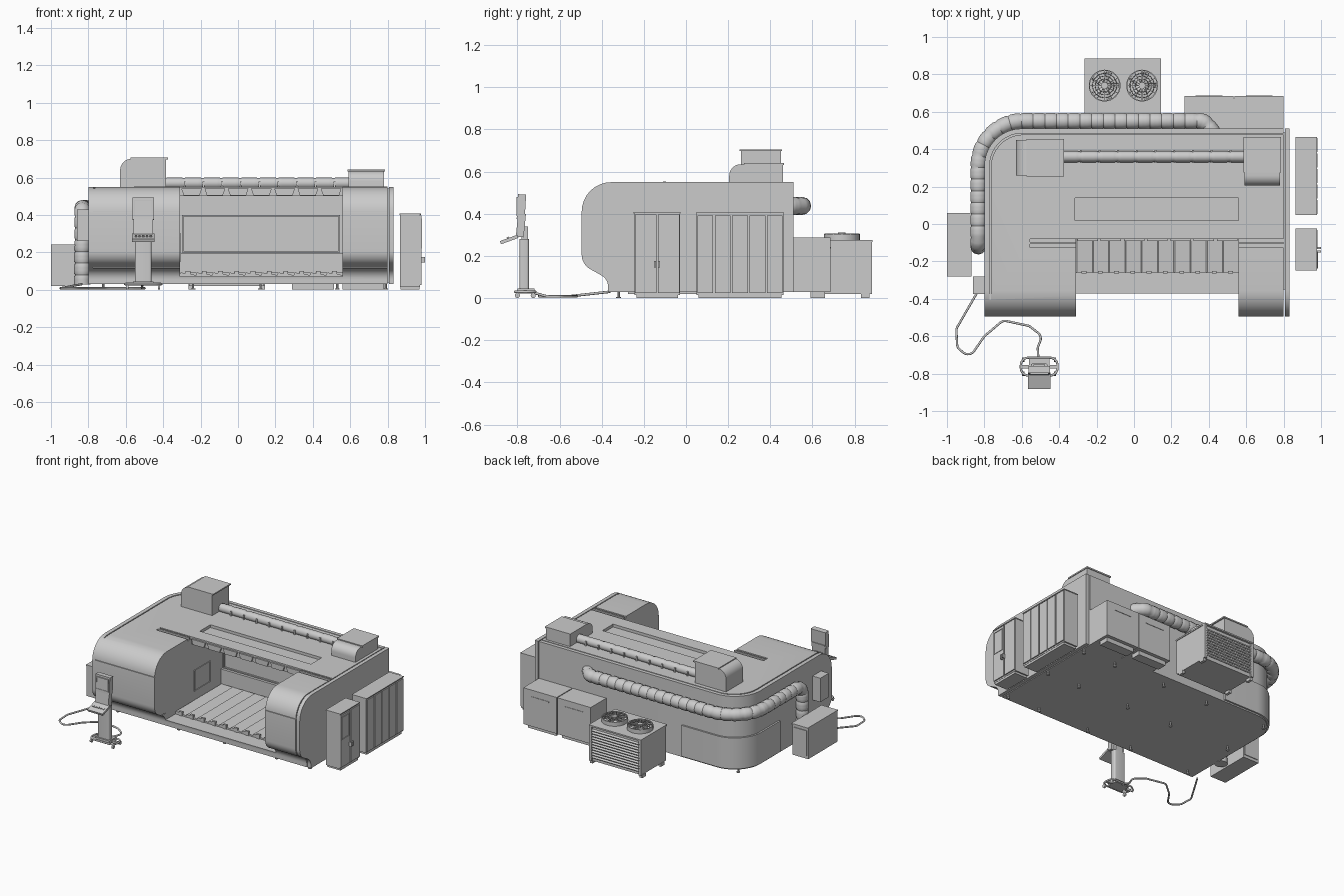
import bpy, bmesh, math
from mathutils import Vector, Euler

if "Cube" in bpy.data.objects:
    bpy.data.objects.remove(bpy.data.objects["Cube"])

def finish(bm, name, smooth=False):
    bmesh.ops.recalc_face_normals(bm, faces=bm.faces)
    me = bpy.data.meshes.new(name)
    bm.to_mesh(me); bm.free()
    ob = bpy.data.objects.new(name, me)
    bpy.context.collection.objects.link(ob)
    if smooth:
        activate(ob)
        bpy.ops.object.shade_smooth_by_angle(angle=math.radians(30))
    return ob

def activate(ob):
    bpy.ops.object.select_all(action='DESELECT')
    ob.select_set(True)
    bpy.context.view_layer.objects.active = ob

def box(name, x0, x1, y0, y1, z0, z1, rot=(0, 0, 0)):
    bm = bmesh.new()
    bmesh.ops.create_cube(bm, size=1)
    bmesh.ops.scale(bm, vec=(x1-x0, y1-y0, z1-z0), verts=bm.verts)
    bmesh.ops.rotate(bm, matrix=Euler(rot).to_matrix(), verts=bm.verts)
    bmesh.ops.translate(bm, vec=((x0+x1)/2, (y0+y1)/2, (z0+z1)/2), verts=bm.verts)
    return finish(bm, name)

def fillet(pts, closed=False, n=8):
    """Round a polyline; each entry is (point, radius)."""
    out, N = [], len(pts)
    for i, (p, r) in enumerate(pts):
        p = Vector(p)
        if r == 0 or (not closed and i in (0, N-1)):
            out.append(p); continue
        a = (Vector(pts[i-1][0]) - p).normalized()
        b = (Vector(pts[(i+1) % N][0]) - p).normalized()
        half = a.angle(b) / 2
        c = p + (a+b).normalized() * r / math.sin(half)
        s, e = p + a*r/math.tan(half) - c, p + b*r/math.tan(half) - c
        ang = s.angle(e)
        for k in range(n+1):
            t = k/n
            out.append(c + (s*math.sin((1-t)*ang) + e*math.sin(t*ang)) / math.sin(ang))
    return out

def prism(name, pts, axis, a, b, smooth=True):
    """Extrude a 2D outline along axis x (y,z), y (x,z) or z (x,y)."""
    place = {'x': lambda u, v, w: (w, u, v), 'y': lambda u, v, w: (u, w, v),
             'z': lambda u, v, w: (u, v, w)}[axis]
    bm = bmesh.new()
    f = bm.faces.new([bm.verts.new(place(p[0], p[1], a)) for p in pts])
    g = bmesh.ops.extrude_face_region(bm, geom=[f])['geom']
    bmesh.ops.translate(bm, vec=place(0, 0, b-a), verts=[v for v in g if isinstance(v, bmesh.types.BMVert)])
    return finish(bm, name, smooth)

def boolean(ob, cutter, op='DIFFERENCE'):
    m = ob.modifiers.new('cut', 'BOOLEAN')
    m.operation, m.object, m.solver = op, cutter, 'EXACT'
    activate(ob)
    bpy.ops.object.modifier_apply(modifier=m.name)
    bpy.data.objects.remove(cutter)

def tube(name, pts, r, closed=False, step=None, every=4):
    """Swept tube; with step it is resampled and ribbed."""
    pts = [Vector(p) for p in pts]
    if step:
        res, left = [pts[0]], step
        for a, b in zip(pts, pts[1:]):
            L, d = (b-a).length, left
            while d <= L:
                res.append(a.lerp(b, d/L)); d += step
            left = d - L
        pts = res
    cu = bpy.data.curves.new(name, 'CURVE')
    cu.dimensions, cu.bevel_depth, cu.bevel_resolution, cu.use_fill_caps = '3D', r, 4, True
    sp = cu.splines.new('POLY')
    sp.points.add(len(pts)-1)
    for i, p in enumerate(pts):
        sp.points[i].co = (*p, 1)
        sp.points[i].radius = 0.9 if step and i % every == 0 else 1
    sp.use_cyclic_u = closed
    ob = bpy.data.objects.new(name, cu)
    bpy.context.collection.objects.link(ob)
    activate(ob)
    bpy.ops.object.convert(target='MESH')
    bpy.ops.object.shade_smooth_by_angle(angle=math.radians(35))
    return ob

def cyl(name, x, y, z0, z1, r, n=24):
    return prism(name, [(x+r*math.cos(2*math.pi*i/n), y+r*math.sin(2*math.pi*i/n)) for i in range(n)], 'z', z0, z1)

# Main housing: side profile intersected with a rounded plan, then the work bay cut out
side = fillet([((.51, .03), 0), ((.51, .55), 0), ((-.495, .55), .14), ((-.495, .16), .08),
               ((-.37, .09), .06), ((-.37, .03), 0)], True)
def plan(o):
    return fillet([((-.80-o, -.6), 0), ((.82, -.6), 0), ((.82, .51+o), 0), ((-.80-o, .51+o), .2)], True, 14)
body = prism('main_housing', side, 'x', -.82, .80)
boolean(body, prism('plan_cutter', plan(0), 'z', -.1, .8), 'INTERSECT')
boolean(body, box('bay_cutter', -.31, .56, -.7, .27, .07, .5))
boolean(body, box('bay_top_cutter', -.31, .56, -.7, -.08, .07, .7))
boolean(body, box('roof_slot_cutter', -.315, .56, .02, .14, .53, .7))
for s, (a, b) in enumerate([(-.555, -.31), (.56, .81)]):
    boolean(body, box('rail_cutter', a, b, -.125, -.08, .535, .7))
    box(f'roof_rail_{s}', a, min(b, .80), -.108, -.095, .53, .552)
# narrow grooves: hood seam, lower seam and roof edge line
for z in (.417, .115):
    boolean(body, box('seam_cutter', -.775, .9, -.6, -.35 if z > .2 else -.37, z, z+.005)) if z < .2 else \
        boolean(body, box('seam_cutter', -.775, .9, -.6, -.488, z, z+.005))
outer = fillet([((-.772, -.6), 0), ((-.772, .485), .175), ((.80, .485), 0)], False, 14)
inner = [p + Vector((.007, -.007)) for p in outer]
boolean(body, prism('edge_groove_cutter', outer + inner[::-1], 'z', .54, .7, False))
activate(body)
bpy.ops.object.shade_smooth_by_angle(angle=math.radians(30))
prism('right_end_panel', side, 'x', .806, .832)
box('end_panel_joint', .79, .81, -.35, .49, .04, .54)

# Curved lower skirt round the rear left corner
skirt = fillet([((-.812, .10), 0), ((-.812, .522), .21), ((-.33, .522), 0)], False, 14)
prism('corner_skirt', skirt + [Vector((-.33, .505)), Vector((-.62, .505)), Vector((-.795, .33)), Vector((-.795, .10))], 'z', .04, .26)

# Levelling feet
for i, x in enumerate((-.72, -.24, .12, .53, .79)):
    for y in (-.32, .08, .44):
        cyl(f'foot_{i}', x, y, .006, .04, .006, 10)
        cyl(f'foot_pad_{i}', x, y, 0, .006, .012, 10)

# Work bay: floor slats, rails, roof brackets, windows
w = .87/10
for i in range(10):
    x = -.31 + i*w
    prism(f'floor_slat_{i}', [Vector(p) for p in ((x, .065), (x+w, .065), (x+w, .078), (x+.006, .092), (x, .086))], 'y', -.26, .27, False)
    box(f'slat_clip_{i}', x+.03, x+.055, -.265, -.25, .07, .1)
for i in range(7):
    x = -.31 + (i+.5)*.87/7
    prism(f'roof_bracket_{i}', [Vector(p) for p in ((x-.055, .54), (x+.055, .54), (x+.042, .503), (x-.042, .503))], 'y', -.092, -.07, False)
def frame(name, axis, pos, u0, u1, v0, v1, t=.008, d=.01):
    for k, (a, b, c, e) in enumerate(((u0, u1, v0, v0+t), (u0, u1, v1-t, v1), (u0, u0+t, v0, v1), (u1-t, u1, v0, v1))):
        prism(f'{name}_{k}', [Vector(p) for p in ((a, c), (b, c), (b, e), (a, e))], axis, pos, pos+d, False)
frame('rear_window_frame', 'y', .26, -.30, .545, .2, .4)
frame('side_window_frame', 'x', -.315, -.05, .13, .15, .3, .005)
box('bay_rear_sill', -.31, .56, .25, .27, .09, .195)

# Rooftop filter boxes and ribbed pipe
prism('roof_filter_left', fillet([((-.63, .55), 0), ((-.63, .70), .06), ((-.385, .70), 0), ((-.385, .55), 0)], True), 'y', .26, .45)
box('roof_filter_left_lid', -.575, -.375, .255, .455, .697, .706)
prism('roof_filter_right', fillet([((.205, .55), 0), ((.205, .635), .055), ((.46, .635), 0), ((.46, .55), 0)], True), 'x', .59, .78)
box('roof_filter_right_lid', .585, .785, .275, .465, .632, .642)
tube('roof_pipe', [(-.39, .36, .57), (.60, .36, .57)], .03, step=.0125, every=8)
for i in range(9):
    box(f'pipe_clip_{i}', -.29+i*.1, -.28+i*.1, .325, .395, .55, .58)

# Large ribbed exhaust duct around the rear left corner
tube('exhaust_duct', fillet([((.43, .48, .437), 0), ((.375, .551, .437), .06), ((-.832, .551, .437), .24),
     ((-.832, -.12, .437), .07), ((-.832, -.12, .02), 0)]), .043, step=.0125, every=5)

# Left dust collector and junction box
box('collector_cabinet', -1, -.875, -.275, .055, .02, .235)
box('collector_lid', -1, -.87, -.28, .06, .235, .243)
box('collector_door', -.99, -.885, .05, .06, .04, .22)
box('junction_box', -.86, -.795, -.375, -.28, .26, .43)

# Rear cabinets
for i, (a, b) in enumerate(((.27, .532), (.538, .80))):
    box(f'rear_cabinet_{i}', a, b, .50, .685, .03, .288)
    box(f'rear_cabinet_handle_{i}', a+.06, b-.06, .683, .688, .235, .242)
    box(f'rear_cabinet_foot_{i}', a+.02, b-.02, .59, .66, 0, .03)
box('rear_cabinet_core', .28, .79, .50, .675, .035, .283)

# Chiller with louvres and two fans
box('chiller_body', -.26, .14, .595, .87, .02, .268)
box('chiller_top', -.265, .145, .59, .885, .266, .276)
for x in (-.265, .125):
    box('chiller_post', x, x+.02, .865, .882, .02, .27)
    for y in (.62, .83):
        box('chiller_foot', x, x+.02, y, y+.04, 0, .022)
for i in range(11):
    z = .045 + i*.019
    box(f'chiller_louvre_{i}', -.25, .13, .865, .882, z, z+.008, (-.5, 0, 0))
for k, x in enumerate((-.157, .043)):
    cy, top = .74, .305
    circle = lambda r, z: [(x+r*math.cos(i*math.pi/16), cy+r*math.sin(i*math.pi/16), z) for i in range(32)]
    bm = bmesh.new()
    rings = [[bm.verts.new(p) for p in circle(r, z)] for r, z in ((.085, .27), (.085, .305), (.079, .305), (.079, .27))]
    for A, B in zip(rings, rings[1:]):
        for i in range(32):
            bm.faces.new((A[i], A[(i+1) % 32], B[(i+1) % 32], B[i]))
    finish(bm, f'fan_shroud_{k}', True)
    cyl(f'fan_hub_{k}', x, cy, .27, .31, .018)
    for r in (.035, .05, .065):
        tube(f'fan_guard_ring_{k}', circle(r, top), .0018, True)
    for i in range(6):
        a = i*math.pi/6
        box(f'fan_guard_bar_{k}', x-.083, x+.083, cy-.0017, cy+.0017, top-.002, top+.002, (0, 0, a))
    for i in range(5):
        a = i*2*math.pi/5
        bx, by = x+.045*math.cos(a), cy+.045*math.sin(a)
        box(f'fan_blade_{k}', bx-.03, bx+.03, by-.014, by+.014, .285, .289, Euler((.35, 0, a)))

# Right electrical cabinets
def cabinet(name, y0, y1, n, top):
    box(name, .865, .972, y0, y1, .015, top)
    box(name+'_plinth', .87, .97, y0+.01, y1-.01, 0, .02)
    box(name+'_cap', .863, .978, y0-.003, y1+.003, top-.006, top)
    d = (y1-y0)/n
    for i in range(n):
        box(f'{name}_door_{i}', .965, .98, y0+i*d+.004, y0+(i+1)*d-.004, .025, top-.012)
cabinet('large_cabinet', .05, .463, 5, .405)
cabinet('small_cabinet', -.245, -.028, 2, .408)
for y in (-.148, -.128):
    box('small_cabinet_handle', .978, 1.0, y-.005, y+.005, .145, .175)
frame('small_cabinet_window', 'x', .976, -.235, -.15, .22, .38, .005, .008)

# Operator console on a wheeled stand
cx = -.507
tube('stand_ring', fillet([((cx+a, b, .03), .04) for a, b in ((-.098, -.81), (.098, -.81), (.098, -.715), (-.098, -.715))], True), .006, True)
box('stand_plate', cx-.055, cx+.055, -.80, -.72, .022, .045)
box('stand_cross_bar', cx-.095, cx+.095, -.772, -.755, .022, .038)
for x in (-.085, .085):
    for y in (-.80, -.725):
        prism('caster', [(y+.012*math.cos(i*math.pi/8), .013+.013*math.sin(i*math.pi/8)) for i in range(16)], 'x', cx+x-.006, cx+x+.006)
prism('stand_column', fillet([((cx-.045, -.79), .012), ((cx+.045, -.79), .012), ((cx+.045, -.745), .012), ((cx-.045, -.745), .012)], True, 4), 'z', .04, .28)
box('console_neck', cx-.03, cx+.03, -.78, -.75, .27, .34)
box('console_body', cx-.052, cx+.052, -.802, -.765, .29, .40, (-.1, 0, 0))
box('screen', cx-.057, cx+.057, -.80, -.762, .375, .492, (-.06, 0, 0))
frame('screen_bezel', 'y', -.805, cx-.05, cx+.05, .39, .48, .006)
box('keyboard_tray', cx-.06, cx+.06, -.883, -.795, .27, .286, (.35, 0, 0))
for i in range(5):
    box(f'console_button_{i}', cx-.045+i*.02, cx-.033+i*.02, -.85, -.838, .28, .29, (.35, 0, 0))

# Floor cable from housing to console
ctl = [(-.835, -.36, .03), (-.95, -.56, .008), (-.945, -.66, .008), (-.88, -.715, .008), (-.80, -.60, .008),
       (-.70, -.515, .008), (-.56, -.545, .008), (-.49, -.60, .008), (-.515, -.66, .008), (-.51, -.74, .03)]
tube('floor_cable', fillet([(p, .04) for p in ctl], n=5), .006)
